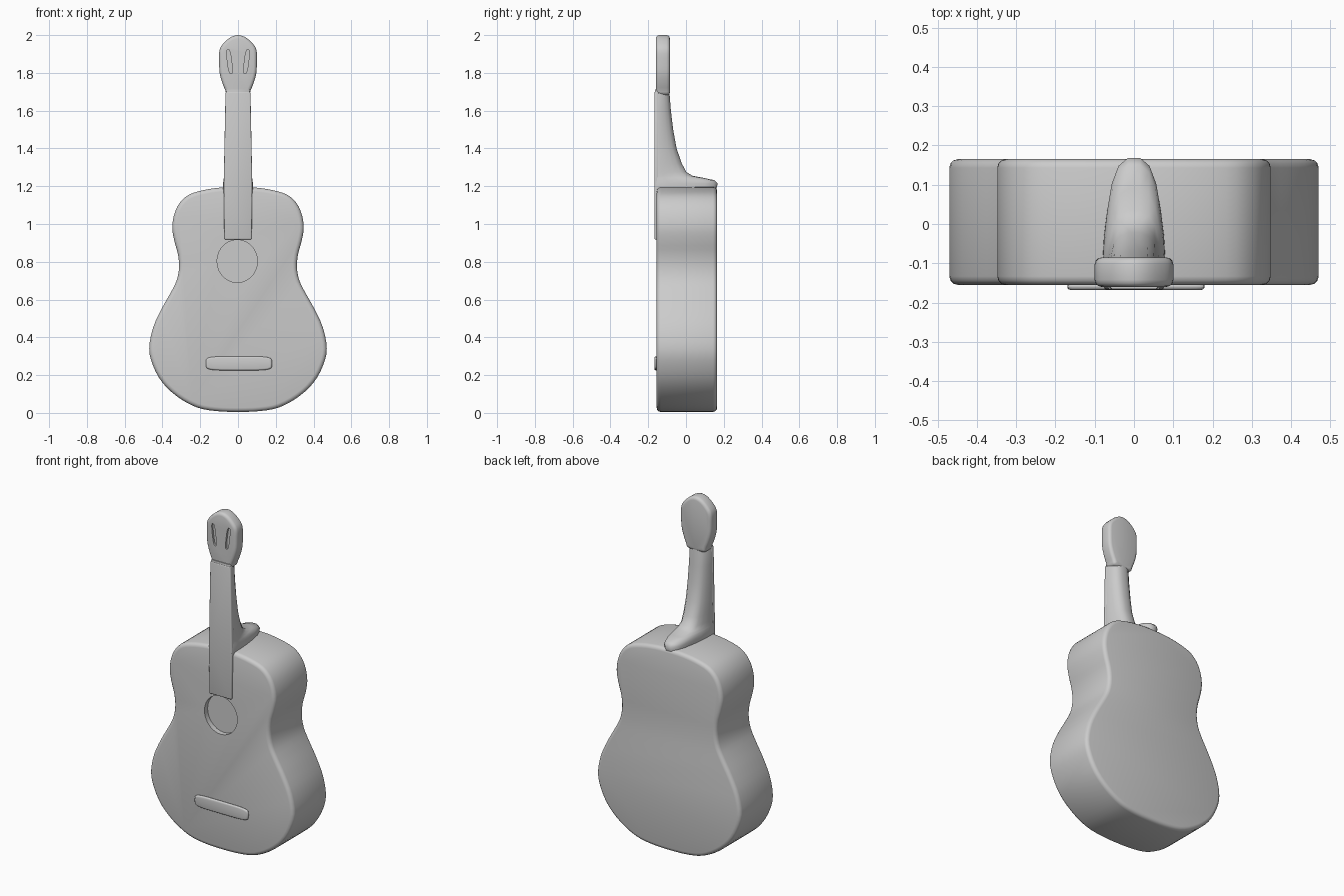
import bpy, bmesh, math
from mathutils import Vector

if "Cube" in bpy.data.objects:
    bpy.data.objects.remove(bpy.data.objects["Cube"])

GREY = (0.6, 0.6, 0.6, 1)
mat = bpy.data.materials.new("plain grey")
mat.use_nodes = True
mat.diffuse_color = GREY
mat.node_tree.nodes["Principled BSDF"].inputs["Base Color"].default_value = GREY


def make(name, bm):
    bmesh.ops.recalc_face_normals(bm, faces=bm.faces)
    me = bpy.data.meshes.new(name)
    bm.to_mesh(me)
    bm.free()
    ob = bpy.data.objects.new(name, me)
    me.materials.append(mat)
    bpy.context.collection.objects.link(ob)
    return ob


def activate(ob):
    bpy.ops.object.select_all(action='DESELECT')
    ob.select_set(True)
    bpy.context.view_layer.objects.active = ob


def apply(ob, mod):
    activate(ob)
    bpy.ops.object.modifier_apply(modifier=mod.name)


def smooth(ob, angle=40):
    activate(ob)
    bpy.ops.object.shade_smooth_by_angle(angle=math.radians(angle))


def spline(pts, steps=3):
    """Catmull-Rom curve through half-outline points."""
    p = [Vector(q) for q in pts]
    p = [Vector((-p[1].x, p[1].y))] + p + [Vector((-p[-2].x, p[-2].y))]
    out = []
    for a, b, c, d in zip(p, p[1:], p[2:], p[3:]):
        for i in range(steps):
            t = i / steps
            out.append(0.5 * (2 * b + (c - a) * t + (2 * a - 5 * b + 4 * c - d) * t * t
                              + (3 * b - a - 3 * c + d) * t ** 3))
    return out + [p[-2]]


def mirrored(half):
    """Close a half outline that starts and ends on the centre line."""
    return half + [Vector((-q.x, q.y)) for q in half[-2:0:-1]]


def slab(name, outline, y0, y1, bevel=0.0):
    """Extrude an x-z outline from y0 to y1 and round its rims."""
    bm = bmesh.new()
    rings = [[bm.verts.new((q[0], y, q[1])) for q in outline] for y in (y0, y1)]
    n = len(outline)
    for i in range(n):
        j = (i + 1) % n
        bm.faces.new((rings[0][i], rings[0][j], rings[1][j], rings[1][i]))
    bm.faces.new(rings[0])
    bm.faces.new(rings[1])
    ob = make(name, bm)
    if bevel:
        mod = ob.modifiers.new("round", 'BEVEL')
        mod.width, mod.segments, mod.angle_limit = bevel, 3, math.radians(50)
        apply(ob, mod)
    return ob


def cut(ob, cutter):
    mod = ob.modifiers.new("cut", 'BOOLEAN')
    mod.operation, mod.object, mod.solver = 'DIFFERENCE', cutter, 'EXACT'
    apply(ob, mod)
    bpy.data.objects.remove(cutter)


def oval(cx, cz, rx, rz, tilt=0.0, n=28, power=1.0):
    pts = []
    for i in range(n):
        a = math.tau * i / n
        c, s = math.cos(a), math.sin(a)
        x = rx * math.copysign(abs(c) ** power, c)
        z = rz * math.copysign(abs(s) ** power, s)
        pts.append((cx + x + z * tilt, cz + z))
    return pts


# Body with a shallow sound hole
body_half = [(0, 0.005), (0.12, 0.01), (0.22, 0.03), (0.32, 0.085), (0.4, 0.16),
             (0.45, 0.25), (0.47, 0.34), (0.45, 0.45), (0.405, 0.55), (0.36, 0.63),
             (0.325, 0.7), (0.312, 0.77), (0.318, 0.84), (0.337, 0.91), (0.348, 0.98),
             (0.338, 1.05), (0.31, 1.11), (0.26, 1.155), (0.18, 1.18), (0.09, 1.193),
             (0, 1.196)]
body = slab("body", mirrored(spline(body_half)), -0.155, 0.165, 0.022)
cut(body, slab("hole_cutter", oval(-0.004, 0.803, 0.107, 0.113), -0.2, -0.125))
smooth(body)

# Headstock with two slanted tuning slots
head_half = [(0, 1.68), (0.055, 1.685), (0.068, 1.71), (0.084, 1.75), (0.097, 1.8),
             (0.1, 1.86), (0.098, 1.92), (0.078, 1.955), (0.04, 1.988), (0, 2.0)]
head = slab("headstock", mirrored(spline(head_half)), -0.16, -0.085, 0.018)
for side in (-1, 1):
    cut(head, slab("slot_cutter", oval(side * 0.045, 1.86, 0.011, 0.065, -side * -0.12,
                                       16, 0.7), -0.2, -0.148))
smooth(head)

# Neck: rounded sections whose back swells into the heel (z, half width, back y)
sections = [(1.1, 0.07, 0.155), (1.19, 0.08, 0.162), (1.215, 0.079, 0.168),
            (1.232, 0.077, 0.15), (1.245, 0.075, 0.09), (1.255, 0.074, 0.035),
            (1.275, 0.073, 0.002), (1.32, 0.072, -0.022), (1.4, 0.071, -0.05),
            (1.5, 0.069, -0.068), (1.6, 0.067, -0.08), (1.69, 0.065, -0.087),
            (1.712, 0.06, -0.09)]
FRONT = -0.165
bm = bmesh.new()
rings = []
for z, w, back in sections:
    half = [(0.93, 0), (1, 0.05), (1, 0.2), (0.96, 0.4), (0.86, 0.6),
            (0.72, 0.8), (0.5, 0.94), (0.2, 1)]
    loop = half + [(-x, t) for x, t in reversed(half)]
    rings.append([bm.verts.new((x * w, FRONT + t * (back - FRONT), z)) for x, t in loop])
for lo, hi in zip(rings, rings[1:]):
    for i in range(len(lo)):
        j = (i + 1) % len(lo)
        bm.faces.new((lo[i], lo[j], hi[j], hi[i]))
bm.faces.new(rings[0])
bm.faces.new(rings[-1])
smooth(make("neck", bm), 50)

# Fingerboard running over the body down to the sound hole
board = [(-0.072, 0.918), (0.072, 0.918), (0.076, 1.2), (0.066, 1.7), (-0.066, 1.7),
         (-0.076, 1.2)]
smooth(slab("fingerboard", board, -0.167, -0.145, 0.006))

# Bridge: a low rounded bar
smooth(slab("bridge", oval(0.005, 0.262, 0.175, 0.037, 0, 32, 0.4), -0.168, -0.15, 0.01))
